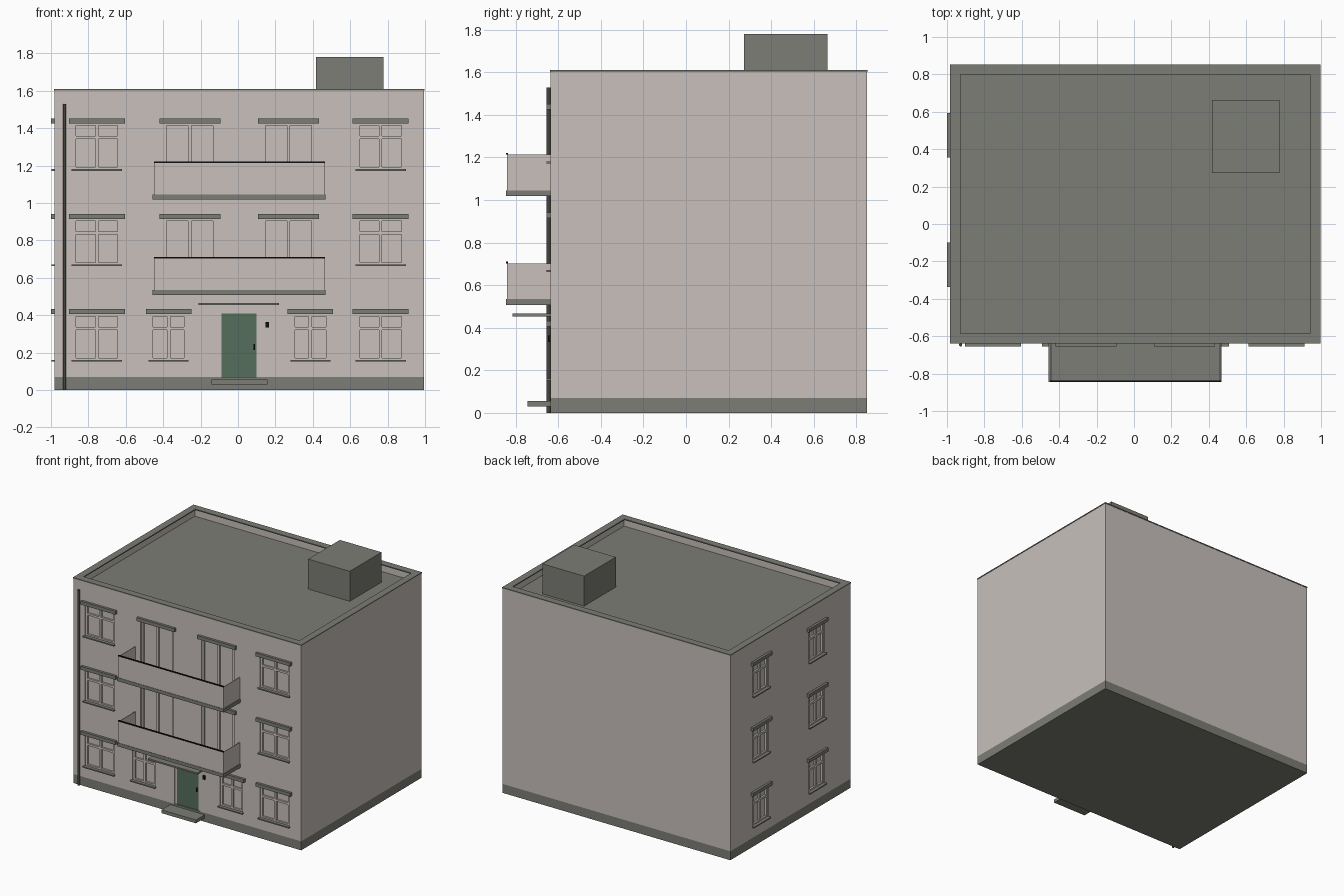
import bpy, bmesh, math

if "Cube" in bpy.data.objects:
    bpy.data.objects.remove(bpy.data.objects["Cube"])

def material(name, col):
    m = bpy.data.materials.new(name)
    m.diffuse_color = (*col, 1)
    m.use_nodes = True
    m.node_tree.nodes["Principled BSDF"].inputs["Base Color"].default_value = m.diffuse_color
    return m

WALL = material("wall plaster", (0.58, 0.53, 0.50))
GREY = material("grey concrete", (0.205, 0.205, 0.18))
GREEN = material("green door paint", (0.093, 0.156, 0.109))
DARK = material("dark pipe metal", (0.06, 0.06, 0.053))
BLACK = material("black metal", (0.006, 0.006, 0.006))

X0, X1, Y0, Y1 = -0.98, 0.994, -0.637, 0.85
TOP, PLINTH, ROOF = 1.61, 0.07, 1.545

def boxes(name, mat, spans):
    """One object from boxes given as (x0, x1, y0, y1, z0, z1)."""
    bm = bmesh.new()
    for xa, xb, ya, yb, za, zb in spans:
        xa, xb = sorted((xa, xb))
        ya, yb = sorted((ya, yb))
        vs = bmesh.ops.create_cube(bm, size=1)["verts"]
        for v in vs:
            v.co = (xb if v.co.x > 0 else xa, yb if v.co.y > 0 else ya,
                    zb if v.co.z > 0 else za)
    me = bpy.data.meshes.new(name)
    bm.to_mesh(me)
    bm.free()
    me.materials.append(mat)
    ob = bpy.data.objects.new(name, me)
    bpy.context.collection.objects.link(ob)
    return ob

def front(u0, u1, d0, d1, z0, z1):
    """Span on the front wall: along the wall, outward depth, height."""
    return (u0, u1, Y0 - d0, Y0 - d1, z0, z1)

def side(u0, u1, d0, d1, z0, z1):
    return (X0 - d0, X0 - d1, u0, u1, z0, z1)

RECESS = 0.022
openings = []

def window(name, place, c, w, z0, z1, over, full=False):
    """Recessed opening with frame, lintel and, for windows, transom and sill."""
    a, b, t = c - w / 2, c + w / 2, 0.016
    openings.append(place(a, b, -RECESS, 0.03, z0, z1))
    d = (-RECESS, -0.008)
    bars = [(a, a + t, *d, z0, z1), (b - t, b, *d, z0, z1),
            (a + t, b - t, *d, z1 - t, z1), (a + t, b - t, *d, z0, z0 + t),
            (c - 0.009, c + 0.009, *d, z0 + t, z1 - t)]
    if not full:
        zt = z0 + 0.165
        bars += [(a + t, c - 0.009, *d, zt, zt + t), (c + 0.009, b - t, *d, zt, zt + t)]
        boxes(name + "_sill", GREY,
              [place(a - 0.008, b + 0.008, -0.015, 0.018, z0 - 0.004, z0 + 0.005)])
    boxes(name + "_frame", WALL, [place(*s) for s in bars])
    boxes(name + "_lintel", GREY,
          [place(a - over, b + over, -0.002, 0.019, z1 - 0.004, z1 + 0.023)])

# Windows floor by floor
for i in range(3):
    z0 = 0.156 + 0.51 * i
    z1 = z0 + 0.253
    for c in (-0.754, 0.762):
        window(f"front_window_{i}", front, c, 0.254, z0, z1, 0.023)
    for c in (-0.218, 0.475):
        window(f"side_window_{i}", side, c, 0.193, z0, z1, 0.022)
    if i == 0:
        for c in (-0.371, 0.387):
            window("entrance_window", front, c, 0.198, z0, z1, 0.023)
    else:
        slab = 0.025 + 0.51 * i
        for c in (-0.257, 0.27):
            window(f"balcony_door_{i}", front, c, 0.28, slab, z1, 0.024, True)
        # Balcony slab, three-sided parapet and rail
        top = slab + 0.168
        boxes(f"balcony_slab_{i}", GREY, [front(-0.457, 0.468, 0, 0.208, slab - 0.027, slab)])
        boxes(f"balcony_parapet_{i}", WALL, [
            front(-0.447, 0.462, 0.2, 0.205, slab, top),
            front(-0.447, -0.442, 0, 0.2, slab, top),
            front(0.457, 0.462, 0, 0.2, slab, top)])
        boxes(f"balcony_rail_{i}", BLACK, [front(-0.45, 0.465, 0.199, 0.208, top, top + 0.009)])

# Main body with sunken roof
body = boxes("building_body", WALL, [(X0, X1, Y0, Y1, PLINTH, TOP - 0.008)])
body.data.materials.append(GREY)
bm = bmesh.new()
bm.from_mesh(body.data)
bm.faces.ensure_lookup_table()
roof = max(bm.faces, key=lambda f: f.calc_center_median().z)
bmesh.ops.inset_region(bm, faces=[roof], thickness=0.052)
for v in roof.verts:
    v.co.z = TOP - 0.008
low = bmesh.ops.extrude_discrete_faces(bm, faces=[roof])["faces"][0]
for v in low.verts:
    v.co.z = ROOF
bmesh.ops.recalc_face_normals(bm, faces=bm.faces)
for f in bm.faces:
    f.material_index = 1 if f.normal.z > 0.9 else 0
bm.to_mesh(body.data)
bm.free()

# Cut all wall openings
openings.append(front(-0.104, 0.115, -RECESS, 0.03, 0.05, 0.422))
cutter = boxes("opening_cutter", WALL, openings)
cutter.hide_render = True
mod = body.modifiers.new("openings", "BOOLEAN")
mod.operation = "DIFFERENCE"
mod.solver = "EXACT"
mod.object = cutter
bpy.context.view_layer.objects.active = body
bpy.ops.object.modifier_apply(modifier=mod.name)
bpy.data.objects.remove(cutter)

# Plinth, parapet cap and roof hut
boxes("plinth", GREY, [(X0, X1, Y0, Y1, 0, PLINTH)])
e, n = 0.003, 0.052
boxes("parapet_cap", GREY, [
    (X0 - e, X1 + e, Y0 - e, Y0 + n, TOP - 0.008, TOP),
    (X0 - e, X1 + e, Y1 - n, Y1 + e, TOP - 0.008, TOP),
    (X0 - e, X0 + n, Y0 + n, Y1 - n, TOP - 0.008, TOP),
    (X1 - n, X1 + e, Y0 + n, Y1 - n, TOP - 0.008, TOP)])
boxes("roof_hut", GREY, [(0.418, 0.778, 0.272, 0.664, ROOF, 1.78)])

# Entrance
boxes("door_leaf", GREEN, [front(-0.088, 0.1, -RECESS, -0.01, PLINTH, 0.408)])
boxes("door_frame", WALL, [
    front(-0.104, -0.088, -RECESS, -0.005, PLINTH, 0.422),
    front(0.1, 0.115, -RECESS, -0.005, PLINTH, 0.422),
    front(-0.088, 0.1, -RECESS, -0.005, 0.408, 0.422)])
boxes("door_handle", BLACK, [front(0.082, 0.09, -0.01, 0.0, 0.215, 0.245)])
boxes("entrance_canopy", GREY, [front(-0.21, 0.22, 0, 0.178, 0.454, 0.466)])
boxes("entrance_step", GREY, [front(-0.141, 0.157, 0, 0.108, 0.029, 0.055)])
boxes("intercom", BLACK, [front(0.147, 0.166, 0, 0.012, 0.334, 0.364)])

# Downpipe
bpy.ops.mesh.primitive_cylinder_add(vertices=10, radius=0.009, depth=1.53,
                                    location=(-0.927, Y0 - 0.009, 0.765))
pipe = bpy.context.object
pipe.name = "downpipe"
pipe.data.materials.append(DARK)
bpy.ops.object.shade_smooth_by_angle(angle=math.radians(40))
